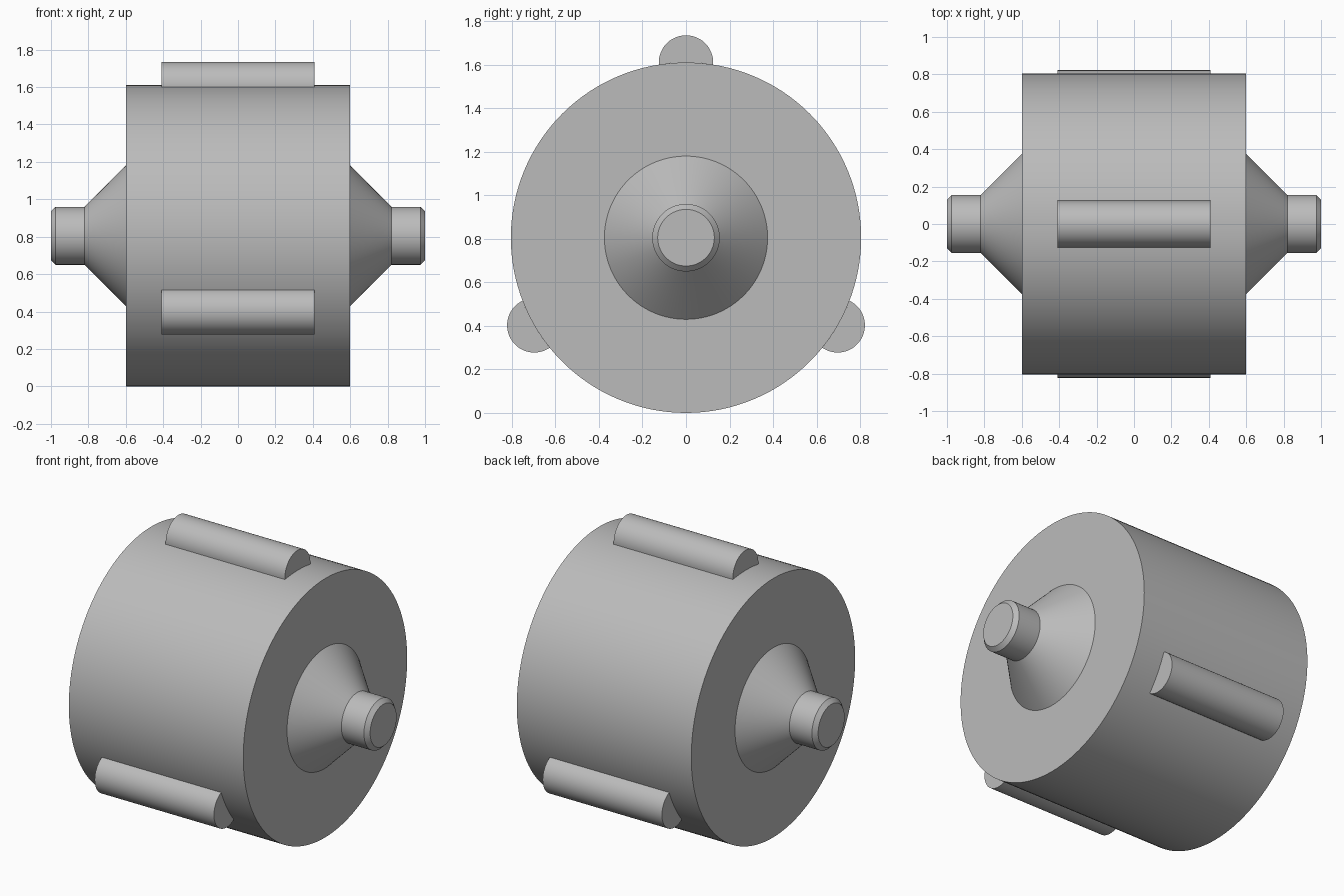
import bpy, bmesh, math

cube = bpy.data.objects.get("Cube")
if cube:
    bpy.data.objects.remove(cube, do_unlink=True)

DRUM_R, DRUM_X = 0.805, 0.6      # drum radius and half length
BAR_R, BAR_X = 0.125, 0.41       # rib radius and half length
AXIS_Z = DRUM_R
SEGMENTS = 128

grey = bpy.data.materials.new("plain grey")
colour = (0.5, 0.5, 0.5, 1)
grey.diffuse_color = colour
grey.use_nodes = True
grey.node_tree.nodes["Principled BSDF"].inputs["Base Color"].default_value = colour


def loft(name, rings):
    """Skin a list of closed rings and cap both ends."""
    bm = bmesh.new()
    loops = [[bm.verts.new(p) for p in ring] for ring in rings]
    for a, b in zip(loops, loops[1:]):
        for i in range(len(a)):
            j = (i + 1) % len(a)
            bm.faces.new((a[i], a[j], b[j], b[i]))
    bm.faces.new(loops[0])
    bm.faces.new(loops[-1])
    bmesh.ops.recalc_face_normals(bm, faces=bm.faces)
    mesh = bpy.data.meshes.new(name)
    bm.to_mesh(mesh)
    bm.free()
    mesh.materials.append(grey)
    obj = bpy.data.objects.new(name, mesh)
    bpy.context.collection.objects.link(obj)
    bpy.ops.object.select_all(action="DESELECT")
    obj.select_set(True)
    bpy.context.view_layer.objects.active = obj
    bpy.ops.object.shade_smooth_by_angle(angle=math.radians(25))
    return obj


def lathe(name, profile):
    """Revolve (x, radius) pairs about the axle line."""
    turns = [2 * math.pi * i / SEGMENTS for i in range(SEGMENTS)]
    return loft(name, [[(x, r * math.sin(t), AXIS_Z + r * math.cos(t))
                        for t in turns] for x, r in profile])


# Main drum
lathe("drum", [(-DRUM_X, DRUM_R), (DRUM_X, DRUM_R)])

# Conical hubs and chamfered axle stubs on both ends
for side, s in (("left", 1), ("right", -1)):
    lathe(side + "_hub_and_axle", [(s * x, r) for x, r in (
        (DRUM_X, 0.375), (0.82, 0.155), (0.975, 0.155), (1.0, 0.13))])

# Rounded ribs: outer arc of the rib closed by the curve of the drum
reach = math.acos(-BAR_R / (2 * DRUM_R))
spread = 2 * math.asin(BAR_R / (2 * DRUM_R))
section = []
for i in range(41):
    a = reach * (i / 20 - 1)
    section.append((BAR_R * math.sin(a), DRUM_R + BAR_R * math.cos(a)))
for i in range(1, 10):
    a = spread * (1 - i / 5)
    section.append((DRUM_R * math.sin(a), DRUM_R * math.cos(a)))

for name, degrees in (("top_rib", 0), ("front_rib", 120), ("back_rib", 240)):
    c, s = math.cos(math.radians(degrees)), math.sin(math.radians(degrees))
    loft(name, [[(x, u * c - v * s, AXIS_Z + u * s + v * c)
                 for u, v in section] for x in (-BAR_X, BAR_X)])
